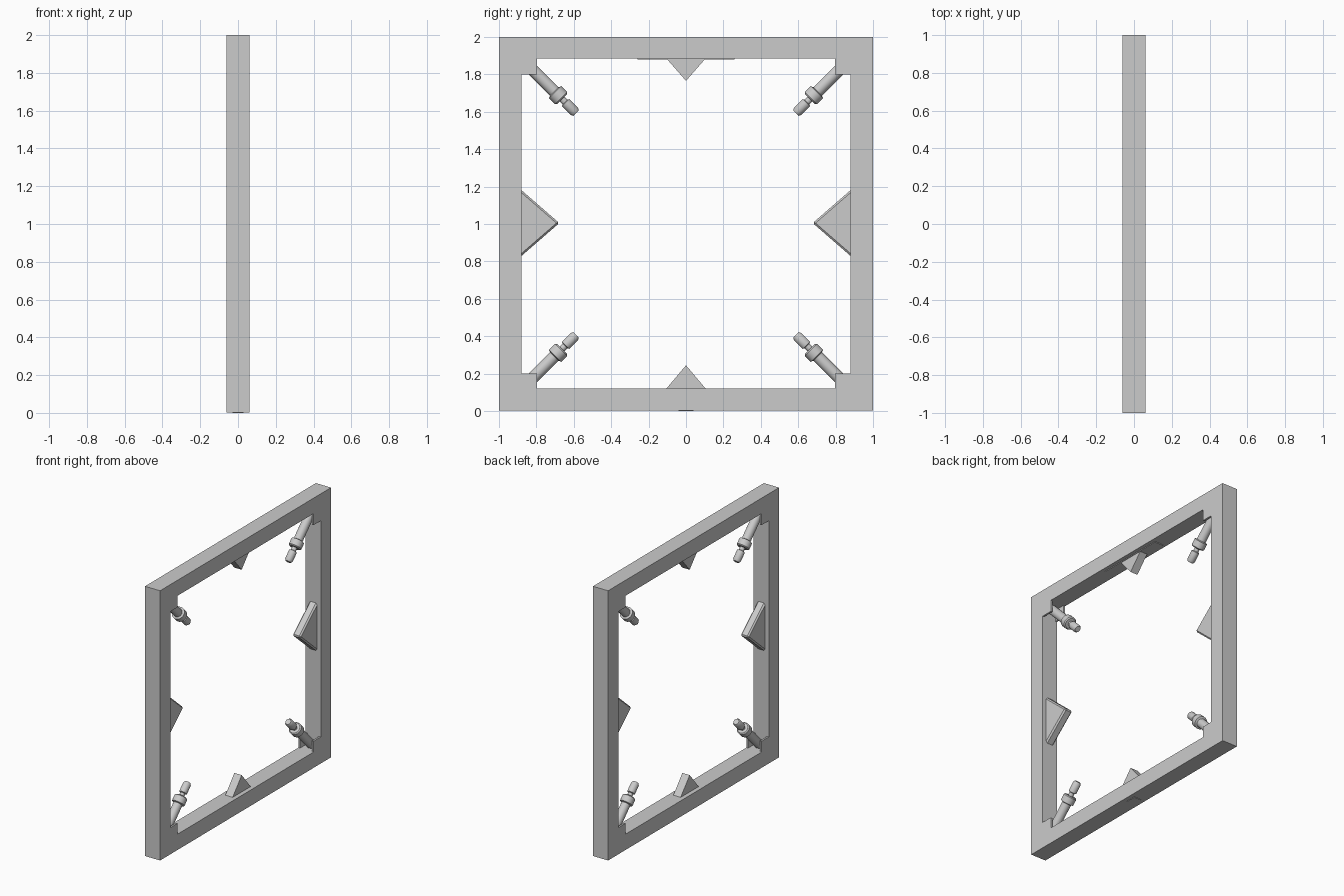
import bpy, bmesh, math
from mathutils import Matrix, Vector

cube = bpy.data.objects.get("Cube")
if cube:
    bpy.data.objects.remove(cube, do_unlink=True)

HALF_T = 0.062                 # half thickness of the frame
IN_Y, LOW, HIGH = 0.88, 0.12, 1.885   # inner opening
STEP_Y, STEP_Z = 0.795, 0.2    # inner corner of the brackets


def finish(name, bm, bevel=0):
    bmesh.ops.recalc_face_normals(bm, faces=bm.faces)
    mesh = bpy.data.meshes.new(name)
    bm.to_mesh(mesh)
    bm.free()
    obj = bpy.data.objects.new(name, mesh)
    bpy.context.collection.objects.link(obj)
    if bevel:
        mod = obj.modifiers.new("Bevel", "BEVEL")
        mod.width = bevel
        mod.segments = 1
    return obj


def prism(name, outline, x0, x1, bevel=0):
    """Extrude a (y, z) outline from x0 to x1."""
    bm = bmesh.new()
    face = bm.faces.new([bm.verts.new((x0, y, z)) for y, z in outline])
    new = bmesh.ops.extrude_face_region(bm, geom=[face])["geom"]
    verts = [v for v in new if isinstance(v, bmesh.types.BMVert)]
    bmesh.ops.translate(bm, verts=verts, vec=(x1 - x0, 0, 0))
    return finish(name, bm, bevel)


def rect(y0, y1, z0, z1):
    return [(y0, z0), (y1, z0), (y1, z1), (y0, z1)]


# Square frame as one closed ring
bm = bmesh.new()
loops = [[bm.verts.new((x, y, z)) for y, z in pts]
         for x, pts in ((-HALF_T, rect(-1, 1, 0.003, 2)),
                        (HALF_T, rect(-1, 1, 0.003, 2)),
                        (HALF_T, rect(-IN_Y, IN_Y, LOW, HIGH)),
                        (-HALF_T, rect(-IN_Y, IN_Y, LOW, HIGH)))]
for k in range(4):
    a, b = loops[k], loops[(k + 1) % 4]
    for i in range(4):
        j = (i + 1) % 4
        bm.faces.new((a[i], a[j], b[j], b[i]))
finish("frame", bm)

# Thin plates under the bottom rail and under the top rail
prism("bottom_plate", rect(-0.04, 0.04, 0, 0.01), -0.03, 0.03)
prism("top_plate", rect(-0.26, 0.26, HIGH - 0.005, HIGH + 0.005), -0.035, 0.035)

# Pointed wedges in the middle of each side
for name, base, tip in (("bottom_wedge", LOW, 0.245), ("top_wedge", HIGH, 1.765)):
    prism(name, [(-0.105, base), (0.105, base), (0, tip)], -0.03, 0.03)
for side, s in (("front", -1), ("back", 1)):
    prism(side + "_wedge",
          [(s * 0.89, 0.82), (s * 0.89, 1.19), (s * 0.677, 1.005)],
          -0.032, 0.032, bevel=0.01)

# Stepped pin profile: (radius, distance from the bracket corner)
PIN = [(0, -0.1), (0.032, -0.1), (0.032, 0.13), (0.046, 0.135), (0.046, 0.18),
       (0.038, 0.187), (0.018, 0.187), (0.018, 0.21), (0.028, 0.215),
       (0.028, 0.28), (0.02, 0.294), (0, 0.294)]


def pin(name, origin, direction):
    bm = bmesh.new()
    verts = [bm.verts.new((r, 0, h)) for r, h in PIN]
    edges = [bm.edges.new(pair) for pair in zip(verts, verts[1:])]
    bmesh.ops.spin(bm, geom=verts + edges, cent=(0, 0, 0), axis=(0, 0, 1),
                   angle=math.tau, steps=24)
    bmesh.ops.remove_doubles(bm, verts=bm.verts, dist=0.0001)
    turn = Vector(direction).to_track_quat("Z", "Y").to_matrix().to_4x4()
    bm.transform(Matrix.Translation(origin) @ turn)
    obj = finish(name, bm)
    bpy.ops.object.select_all(action="DESELECT")
    obj.select_set(True)
    bpy.context.view_layer.objects.active = obj
    bpy.ops.object.shade_smooth_by_angle(angle=math.radians(30))


# Corner brackets (two cheeks with a pocket between) and their diagonal pins
for side, s in (("front", -1), ("back", 1)):
    for level, up in (("bottom", 1), ("top", -1)):
        label = f"{level}_{side}"
        z_step = STEP_Z if up > 0 else 2 - STEP_Z
        z_rail = LOW if up > 0 else HIGH
        outline = rect(s * IN_Y, s * STEP_Y, z_rail, z_step)
        for hand, x in (("right", -1), ("left", 1)):
            prism(f"{label}_{hand}_bracket", outline, x * 0.048, x * HALF_T)
        pin(label + "_pin", (0, s * STEP_Y, z_step), (0, -s, up))
